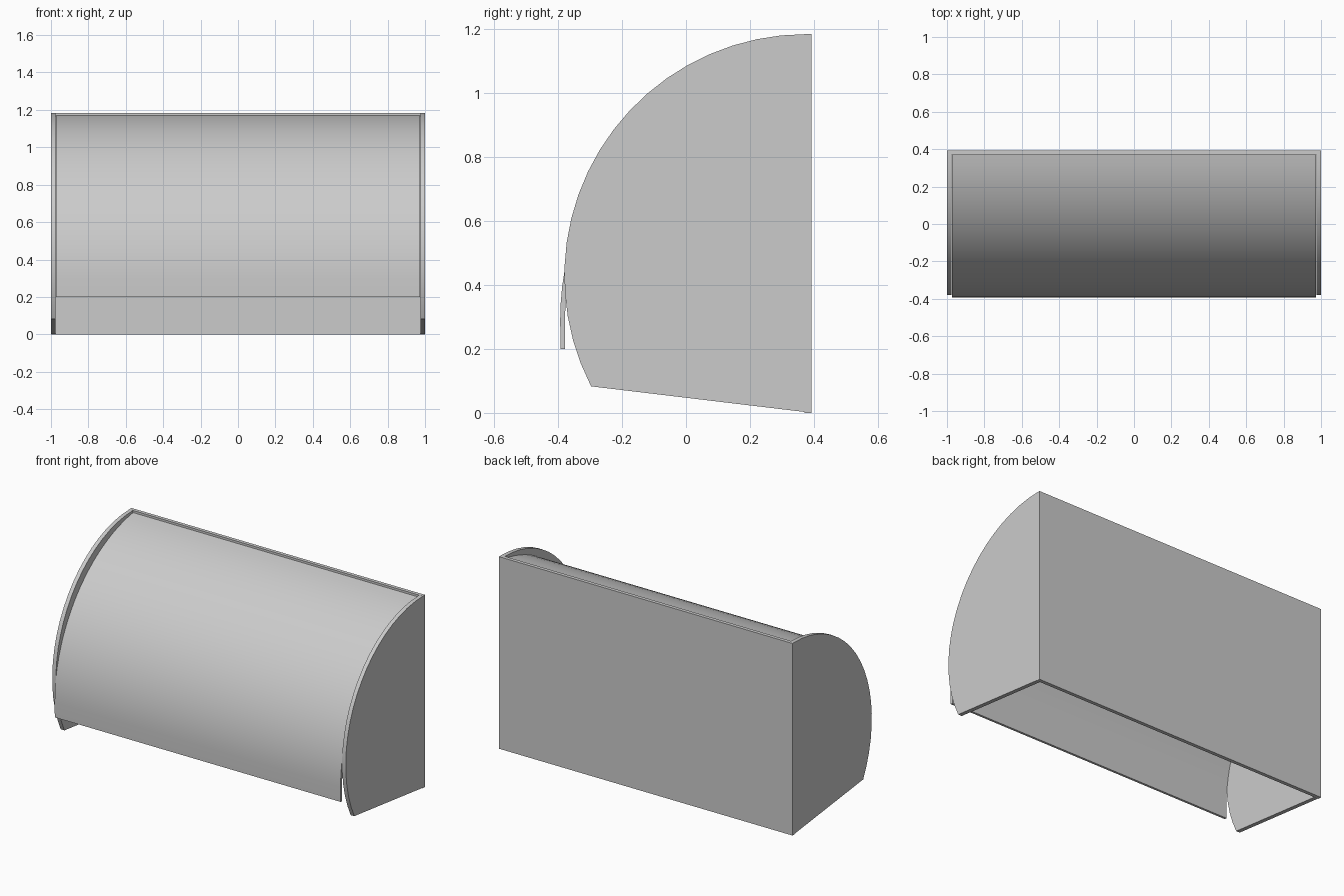
import bpy, bmesh
from math import cos, sin, radians, atan2, pi

if "Cube" in bpy.data.objects:
    bpy.data.objects.remove(bpy.data.objects["Cube"])


def arc(cy, cz, r, a0, a1, n):
    """Points (y, z) along an arc, angles in radians."""
    return [(cy + r * cos(a0 + (a1 - a0) * i / n),
             cz + r * sin(a0 + (a1 - a0) * i / n)) for i in range(n + 1)]


def extrude_profile(name, pts, x0, x1):
    """Closed y-z profile extruded along x."""
    bm = bmesh.new()
    face = bm.faces.new([bm.verts.new((x0, y, z)) for y, z in pts])
    res = bmesh.ops.extrude_face_region(bm, geom=[face])
    moved = [v for v in res["geom"] if isinstance(v, bmesh.types.BMVert)]
    bmesh.ops.translate(bm, verts=moved, vec=(x1 - x0, 0, 0))
    bmesh.ops.recalc_face_normals(bm, faces=bm.faces)
    mesh = bpy.data.meshes.new(name)
    bm.to_mesh(mesh)
    bm.free()
    obj = bpy.data.objects.new(name, mesh)
    bpy.context.collection.objects.link(obj)
    bpy.ops.object.select_all(action='DESELECT')
    obj.select_set(True)
    bpy.context.view_layer.objects.active = obj
    bpy.ops.object.shade_smooth_by_angle(angle=radians(30))
    return obj


BACK, PANEL, TOP = 0.392, 0.37, 1.183

# Rounded side panels with a slanted bottom edge
side = arc(0.375, 0.428, 0.755, pi / 2, radians(207.2), 20)
side = [(BACK, TOP)] + side + [(PANEL, 0.003), (PANEL + 0.001, 0), (BACK, 0)]
for label, s in (("left", -1), ("right", 1)):
    extrude_profile(label + "_side_panel", side, s * 0.975, s * 1.0)

# Flat back panel
extrude_profile("back_panel",
                [(PANEL, 0), (BACK, 0), (BACK, TOP), (PANEL, TOP)], -1, 1)

# Curved front cover: shallower arc, straight lip at the bottom, open below
cy, cz, r, t = 0.496, 0.29, 0.889, 0.015
a_top = atan2(1.17 - cz, PANEL - cy)
outer = arc(cy, cz, r, a_top, pi, 24) + [(cy - r + 0.001, 0.2)]
inner = arc(cy, cz, r - t, a_top, pi, 24) + [(cy - r + t, 0.2)]
extrude_profile("front_cover", outer + inner[::-1], -0.974, 0.974)
